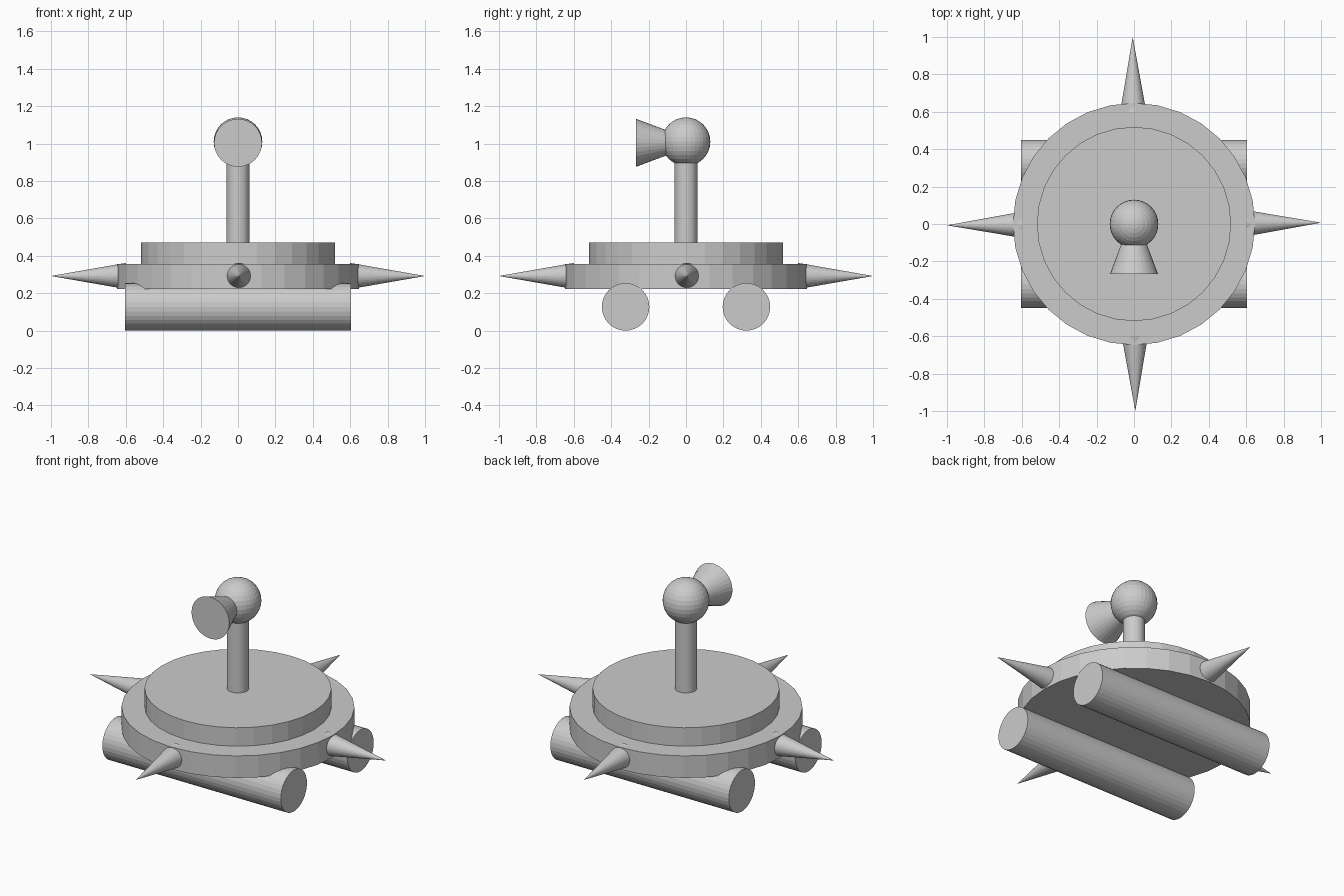
import bpy
from math import pi, cos, sin, radians
from mathutils import Vector

if "Cube" in bpy.data.objects:
    bpy.data.objects.remove(bpy.data.objects["Cube"])


def frustum(name, start, end, r1, r2, sides=32):
    """Capped cylinder or cone running from start to end."""
    a, b = Vector(start), Vector(end)
    axis = b - a
    bpy.ops.mesh.primitive_cone_add(
        vertices=sides, radius1=r1, radius2=r2, depth=axis.length,
        location=(a + b) / 2,
        rotation=axis.to_track_quat('Z', 'Y').to_euler())
    bpy.context.object.name = name
    return bpy.context.object


# Two horizontal rollers under the base
for side, y in (("front", -0.323), ("back", 0.323)):
    frustum(side + "_roller", (-0.605, y, 0.127), (0.605, y, 0.127), 0.127, 0.127)

# Stepped round base
frustum("lower_disc", (0, 0, 0.222), (0, 0, 0.357), 0.647, 0.647)
frustum("upper_disc", (0, 0, 0.357), (0, 0, 0.47), 0.519, 0.519)

# Four spikes around the rim
for i in range(4):
    t = i * pi / 2 + radians(0.4)
    frustum(f"spike_{i + 1}", (0.6 * cos(t), 0.6 * sin(t), 0.292),
            (cos(t), sin(t), 0.292), 0.07, 0.0)

# Neck and ball head
frustum("neck", (0, 0, 0.46), (0, 0, 0.95), 0.061, 0.061)
bpy.ops.mesh.primitive_uv_sphere_add(segments=32, ring_count=16, radius=0.13,
                                     location=(0, 0, 1.01))
bpy.context.object.name = "ball_head"

# Flared horn facing the front
frustum("horn", (0, -0.09, 1.004), (0, -0.267, 1.004), 0.062, 0.128)
